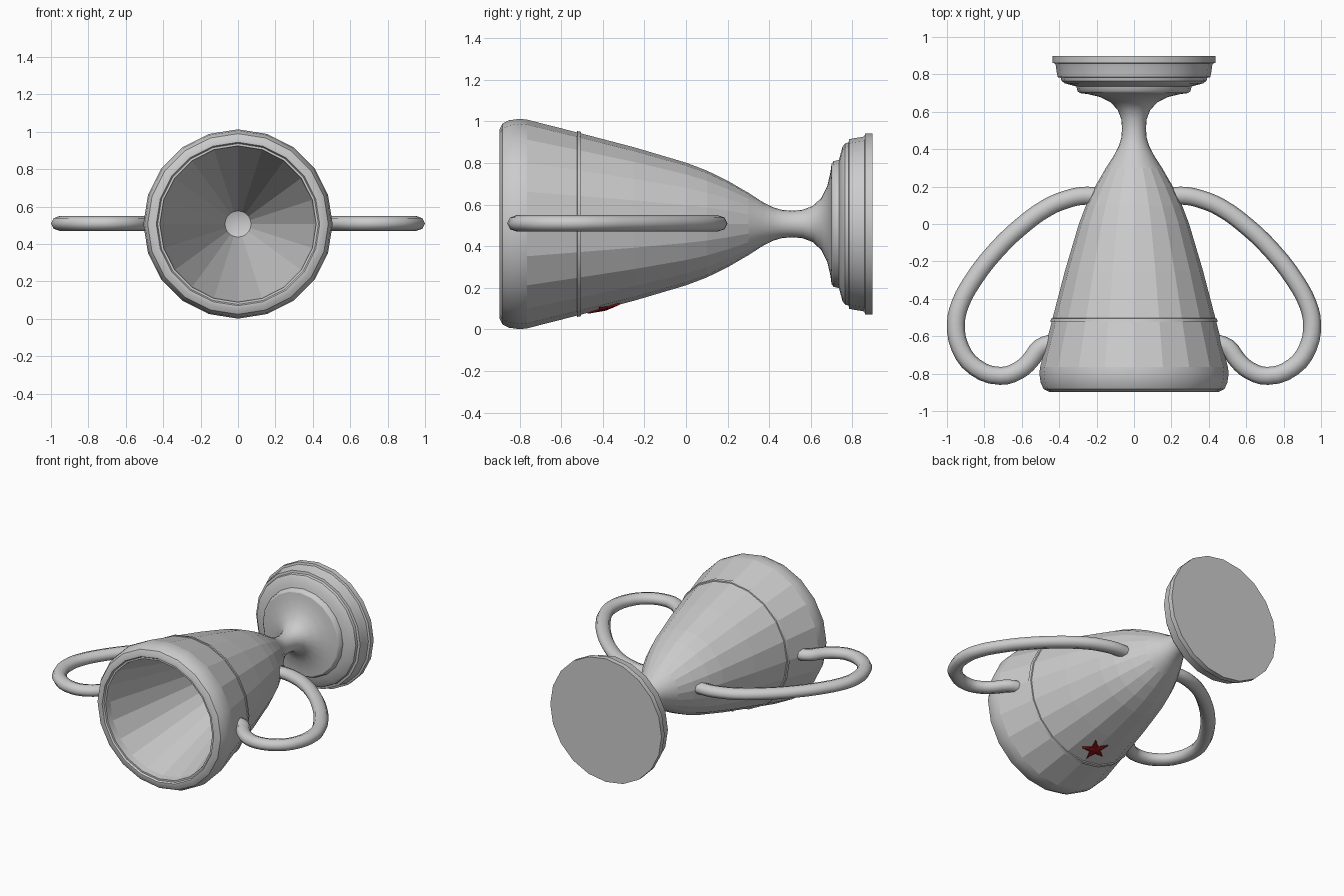
import bpy, bmesh
from math import sin, cos, pi, atan
from mathutils import Matrix

if "Cube" in bpy.data.objects:
    bpy.data.objects.remove(bpy.data.objects["Cube"])

AXIS_Z = 0.507
SIDES = 20


def new_object(name, bm):
    mesh = bpy.data.meshes.new(name)
    bm.to_mesh(mesh)
    bm.free()
    obj = bpy.data.objects.new(name, mesh)
    bpy.context.collection.objects.link(obj)
    return obj


def lathe(name, profile, flat=()):
    """Revolve (y, radius) points round the y axis; 'flat' lists faceted segments."""
    bm = bmesh.new()
    rings = []
    for y, r in profile:
        if r == 0:
            rings.append([bm.verts.new((0, y, AXIS_Z))] * SIDES)
        else:
            rings.append([bm.verts.new((r * sin(2 * pi * i / SIDES), y,
                                        AXIS_Z + r * cos(2 * pi * i / SIDES)))
                          for i in range(SIDES)])
    for s, (a, b) in enumerate(zip(rings, rings[1:])):
        for i in range(SIDES):
            j = (i + 1) % SIDES
            corners = list(dict.fromkeys((a[i], a[j], b[j], b[i])))
            bm.faces.new(corners).smooth = s not in flat
    bmesh.ops.recalc_face_normals(bm, faces=bm.faces)
    # Keep steps in the profile crisp
    for e in bm.edges:
        if len(e.link_faces) == 2 and e.calc_face_angle() > 0.65:
            e.smooth = False
    return new_object(name, bm)


# Cup: hollow interior, rolled lip, tapered wall and slim stem
lathe("cup", [
    (0.36, 0), (0.335, 0.07), (-0.84, 0.412), (-0.885, 0.418), (-0.885, 0.43),
    (-0.897, 0.437), (-0.897, 0.455), (-0.883, 0.483), (-0.85, 0.499),
    (-0.80, 0.506), (-0.765, 0.502), (-0.51, 0.437), (-0.25, 0.369),
    (0.0, 0.295), (0.1, 0.257), (0.2, 0.208), (0.3, 0.150), (0.37, 0.105),
    (0.42, 0.080), (0.46, 0.068), (0.51, 0.064), (0.56, 0.068),
    (0.61, 0.087), (0.65, 0.125), (0.68, 0.185), (0.695, 0.25), (0.70, 0.29)],
    flat=(1, 10, 11, 12, 13, 14, 15))

# Thin trim band round the cup
lathe("trim_band", [(-0.525, 0.435), (-0.523, 0.447), (-0.505, 0.443), (-0.503, 0.43)])

# Stepped foot
lathe("foot", [
    (0.695, 0.24), (0.70, 0.29), (0.71, 0.302), (0.735, 0.308), (0.74, 0.325),
    (0.752, 0.37), (0.765, 0.388), (0.782, 0.392), (0.785, 0.408),
    (0.81, 0.413), (0.845, 0.418), (0.858, 0.422), (0.862, 0.436),
    (0.897, 0.436), (0.897, 0)])

# Two looping handles, slightly flattened in z
PATH = [(0.20, 0.15), (0.28, 0.15), (0.36, 0.132), (0.46, 0.09), (0.60, -0.01),
        (0.74, -0.145), (0.86, -0.30), (0.93, -0.43), (0.952, -0.53),
        (0.93, -0.66), (0.85, -0.765), (0.715, -0.812), (0.62, -0.785),
        (0.555, -0.73), (0.50, -0.66), (0.43, -0.635)]
for side, sign in (("right", 1), ("left", -1)):
    curve = bpy.data.curves.new(side + "_handle_path", 'CURVE')
    curve.dimensions = '3D'
    curve.bevel_depth = 0.048
    curve.bevel_resolution = 2
    curve.resolution_u = 3
    curve.use_fill_caps = True
    spline = curve.splines.new('BEZIER')
    spline.bezier_points.add(len(PATH) - 1)
    for p, (x, y) in zip(spline.bezier_points, PATH):
        p.co = (sign * x, y, 0)
        p.handle_left_type = p.handle_right_type = 'AUTO'
    temp = bpy.data.objects.new("handle_path", curve)
    bpy.context.collection.objects.link(temp)
    bpy.context.view_layer.update()
    mesh = bpy.data.meshes.new_from_object(
        temp.evaluated_get(bpy.context.evaluated_depsgraph_get()))
    bpy.data.objects.remove(temp)
    mesh.transform(Matrix.Translation((0, 0, AXIS_Z + 0.003)) @ Matrix.Diagonal((1, 1, 0.83, 1)))
    handle = bpy.data.objects.new(side + "_handle", mesh)
    bpy.context.collection.objects.link(handle)
    mesh.shade_smooth()

# Red five-pointed star on the underside, one point toward the cup's mouth
bm = bmesh.new()
tilt = Matrix.Translation((0, -0.388, AXIS_Z - 0.405)) @ Matrix.Rotation(atan(0.28), 4, 'X')
top, base = [], []
for i in range(10):
    r = 0.088 if i % 2 == 0 else 0.036
    x, y = r * sin(pi * i / 5), -r * cos(pi * i / 5)
    top.append(bm.verts.new(tilt @ Matrix.Translation((x, y, -0.003)).translation))
    base.append(bm.verts.new(tilt @ Matrix.Translation((x, y, 0.015)).translation))
peak = bm.verts.new(tilt @ Matrix.Translation((0, 0, -0.012)).translation)
for i in range(10):
    j = (i + 1) % 10
    bm.faces.new((top[i], top[j], peak))
    bm.faces.new((top[i], base[i], base[j], top[j]))
bm.faces.new(base)
bmesh.ops.recalc_face_normals(bm, faces=bm.faces)
star = new_object("star", bm)
red = bpy.data.materials.new("dark_red")
red.diffuse_color = (0.2, 0.005, 0.008, 1)
red.use_nodes = True
red.node_tree.nodes["Principled BSDF"].inputs["Base Color"].default_value = red.diffuse_color
star.data.materials.append(red)
